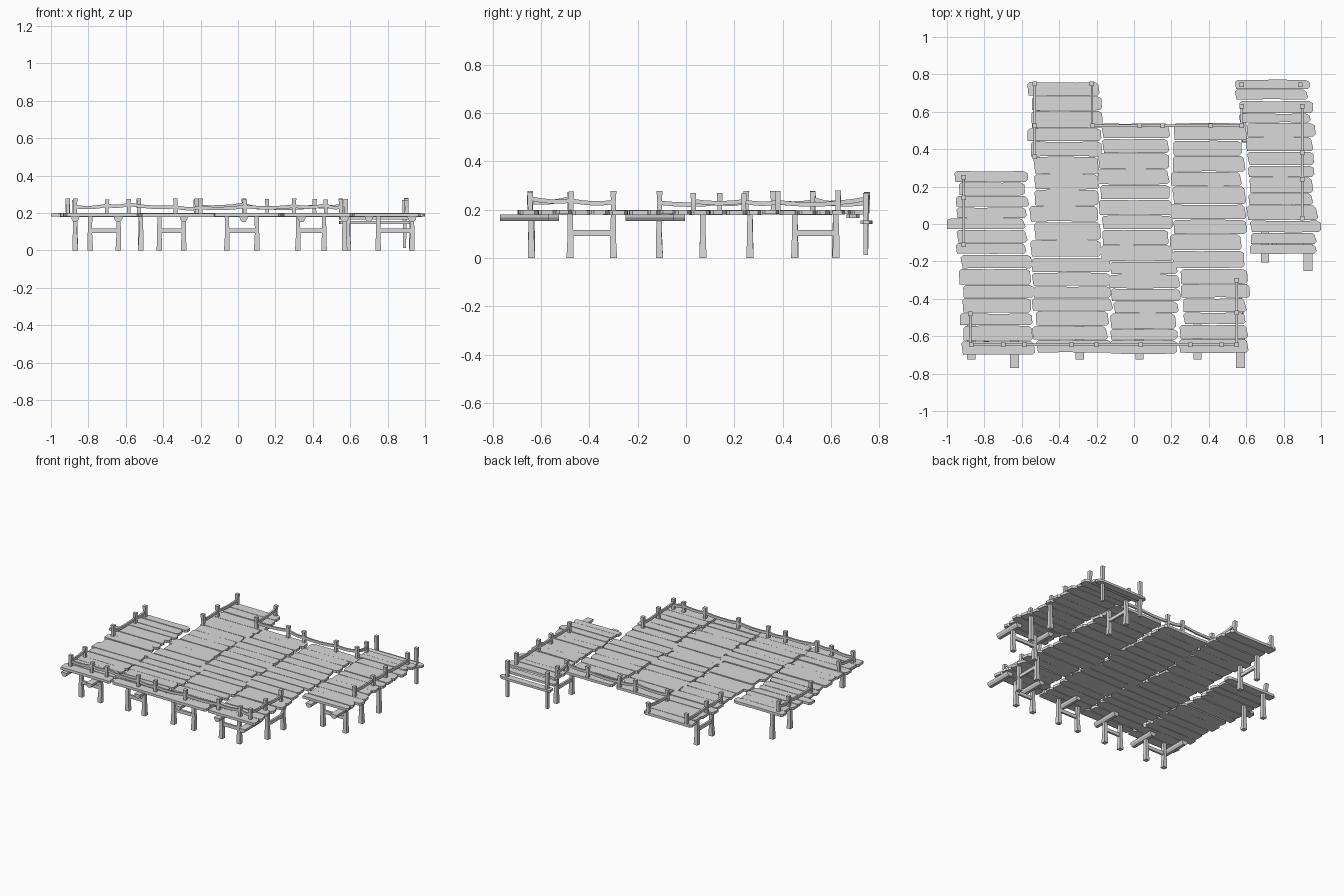
import bpy, bmesh, random
from mathutils import Vector

random.seed(7)
if "Cube" in bpy.data.objects:
    bpy.data.objects.remove(bpy.data.objects["Cube"], do_unlink=True)

wood = bpy.data.materials.new("grey wood")
wood.use_nodes = True
GREY = (0.7, 0.7, 0.7, 1)
wood.diffuse_color = GREY
wood.node_tree.nodes["Principled BSDF"].inputs["Base Color"].default_value = GREY


def jitter(amount):
    return random.uniform(-amount, amount)


def finish(bm, name):
    bmesh.ops.recalc_face_normals(bm, faces=bm.faces[:])
    mesh = bpy.data.meshes.new(name)
    bm.to_mesh(mesh)
    bm.free()
    mesh.materials.append(wood)
    obj = bpy.data.objects.new(name, mesh)
    bpy.context.collection.objects.link(obj)


def loft(bm, rings):
    """Skin a closed solid through matching rings of points."""
    loops = [[bm.verts.new(p) for p in ring] for ring in rings]
    n = len(loops[0])
    for a, b in zip(loops, loops[1:]):
        for i in range(n):
            j = (i + 1) % n
            bm.faces.new((a[i], a[j], b[j], b[i]))
    bm.faces.new(loops[0][::-1])
    bm.faces.new(loops[-1])


def plank(bm, x0, x1, y0, y1, z0, z1):
    """Board with worn, clipped corners and slightly wavy long edges."""
    c, m = 0.012, (x0 + x1) / 2 + jitter(0.08)
    outline = [(x0 + c * random.random(), y0), (m, y0 + jitter(0.003)),
               (x1 - c, y0), (x1, y0 + c), (x1 - c * random.random(), y1 - c),
               (x1 - 2 * c, y1), (m, y1 + jitter(0.003)),
               (x0 + c, y1), (x0, y1 - c)]
    loft(bm, [[(x, y, z) for x, y in outline] for z in (z0, z1)])


def post(bm, x, y, z0, z1, bottom, top):
    """Square upright whose half width changes from bottom to top."""
    rings = []
    dx, dy = jitter(0.003), jitter(0.003)
    for z, h, k in ((z0, bottom, 0), ((z0 + z1) / 2, (bottom + top) / 2.2, 1), (z1, top, 0)):
        cx, cy = x + dx * k, y + dy * k
        rings.append([(cx - h, cy - h, z), (cx + h, cy - h, z),
                      (cx + h, cy + h, z), (cx - h, cy + h, z)])
    loft(bm, rings)


def bar(bm, points, w, h):
    """Horizontal rail with a rectangular section through a list of points."""
    d = (Vector(points[-1]) - Vector(points[0])).normalized()
    side = Vector((-d.y, d.x, 0)) * w
    up = Vector((0, 0, h))
    rings = []
    for p in points:
        p = Vector(p)
        rings.append([p - side - up, p + side - up, p + side + up, p - side + up])
    loft(bm, rings)


# Deck panels: x0, x1, y0, y1, number of planks
panels = {
    "outer_right_back": (-0.95, -0.57, 0.03, 0.285, 4),
    "outer_right_middle": (-0.95, -0.57, -0.16, -0.03, 2),
    "outer_right_front": (-0.925, -0.54, -0.70, -0.165, 7),
    "right_pier": (-0.56, -0.17, 0.36, 0.76, 5),
    "right_middle": (-0.545, -0.185, -0.175, 0.36, 6),
    "right_front": (-0.535, -0.125, -0.69, -0.18, 7),
    "centre_back": (-0.18, 0.195, -0.2, 0.54, 9),
    "centre_front": (-0.12, 0.24, -0.695, -0.2, 7),
    "left_back": (0.205, 0.59, -0.235, 0.54, 9),
    "left_front": (0.25, 0.61, -0.69, -0.24, 6),
    "outer_left_back": (0.55, 0.955, 0.54, 0.66, 2),
    "outer_left_middle": (0.605, 0.97, 0.02, 0.54, 7),
    "outer_left_front": (0.615, 0.965, -0.16, -0.045, 2),
}
for name, (x0, x1, y0, y1, count) in panels.items():
    bm = bmesh.new()
    pitch = (y1 - y0) / count
    cuts = [y0] + [y0 + pitch * i + jitter(0.008) for i in range(1, count)] + [y1]
    for a, b in zip(cuts, cuts[1:]):
        dz = jitter(0.002)
        plank(bm, x0 + jitter(0.015), x1 + jitter(0.015),
              a + 0.002, b - 0.002, 0.18 + dz, 0.198 + dz)
    finish(bm, "deck_" + name)

# The two longest boards
bm = bmesh.new()
plank(bm, -1.0, -0.58, -0.027, 0.028, 0.18, 0.198)
plank(bm, 0.62, 1.0, -0.043, 0.018, 0.18, 0.198)
finish(bm, "long_boards")

# Lowered steps at the back
bm = bmesh.new()
plank(bm, 0.54, 0.93, 0.665, 0.718, 0.165, 0.182)
plank(bm, 0.54, 0.94, 0.722, 0.77, 0.14, 0.156)
finish(bm, "back_steps")
bm = bmesh.new()
for x in (0.575, 0.89):
    post(bm, x, 0.745, 0.012, 0.27, 0.009, 0.012)
finish(bm, "step_posts")

# Railings: direction, fixed coordinate, post positions along it
railings = {
    "front": ("x", -0.645, (-0.87, -0.70, -0.585, -0.335, -0.2, 0.035, 0.3, 0.47, 0.55)),
    "front_right": ("y", -0.875, (-0.645, -0.48)),
    "front_left": ("y", 0.55, (-0.645, -0.475, -0.30)),
    "outer_right": ("y", -0.91, (-0.11, 0.14, 0.25)),
    "outer_left": ("y", 0.90, (0.03, 0.24, 0.38, 0.63)),
    "back": ("x", 0.525, (-0.22, 0.03, 0.155, 0.41, 0.575)),
    "pier_inner": ("y", -0.225, (0.525, 0.75)),
    "pier_outer": ("y", -0.53, (0.36, 0.525, 0.75)),
    "back_corner": ("y", 0.575, (0.525, 0.63)),
}
placed = set()
for name, (axis, fixed, stops) in railings.items():
    spots = [(s, fixed) if axis == "x" else (fixed, s) for s in stops]
    bm = bmesh.new()
    for x, y in spots:
        key = (round(x, 1), round(y, 1))
        if key not in placed or len(spots) > 3:
            post(bm, x, y, 0.185, 0.28 - 0.012 * random.random(), 0.010, 0.012)
        placed.add(key)
    finish(bm, name + "_rail_posts")
    bm = bmesh.new()
    heights = [0.238 + jitter(0.01) for _ in spots]
    for i in range(len(spots) - 1):
        (ax, ay), (bx, by) = spots[i], spots[i + 1]
        path = []
        for t in (0, 0.25, 0.5, 0.75, 1):
            sag = 0.008 * 4 * t * (1 - t)
            z = heights[i] * (1 - t) + heights[i + 1] * t - sag
            path.append((ax + (bx - ax) * t, ay + (by - ay) * t, z))
        bar(bm, path, 0.006, 0.009)
    finish(bm, name + "_rails")

# Leg pairs: two ground positions, with or without a cross brace
pairs = [((a, -0.64), (b, -0.64), True) for a, b in
         ((-0.79, -0.64), (-0.42, -0.29), (-0.06, 0.10), (0.32, 0.46))]
pairs += [((0.75, -0.11), (0.93, -0.11), True),
          ((0.57, -0.48), (0.57, -0.30), True),
          ((0.59, 0.45), (0.59, 0.62), True),
          ((-0.52, 0.45), (-0.52, 0.62), True),
          ((0.93, 0.07), (0.93, 0.265), False),
          ((-0.87, 0.07), (-0.87, 0.265), False)]
legs, braces = bmesh.new(), bmesh.new()
for a, b, braced in pairs:
    for x, y in (a, b):
        post(legs, x, y, 0, 0.182, 0.015, 0.011)
    if braced:
        bar(braces, [(*a, 0.104), (*b, 0.104)], 0.007, 0.012)
finish(legs, "legs")
finish(braces, "leg_braces")

# Half-round support logs poking out under the front edges
bm = bmesh.new()
section = [(-1, 0), (-0.9, -0.5), (-0.45, -1), (0.45, -1), (0.9, -0.5), (1, 0)]
logs = [(-0.64, -0.77, 0.024), (0.57, -0.77, 0.024), (0.93, -0.25, 0.024), (0.70, -0.205, 0.022)]
logs += [(x, -0.725, 0.022) for x in (-0.87, -0.29, 0.03, 0.34)]
for x, y, r in logs:
    loft(bm, [[(x + r * u, yy, 0.181 + 0.028 * v) for u, v in section]
              for yy in (y, y + 0.2)])
finish(bm, "support_logs")
